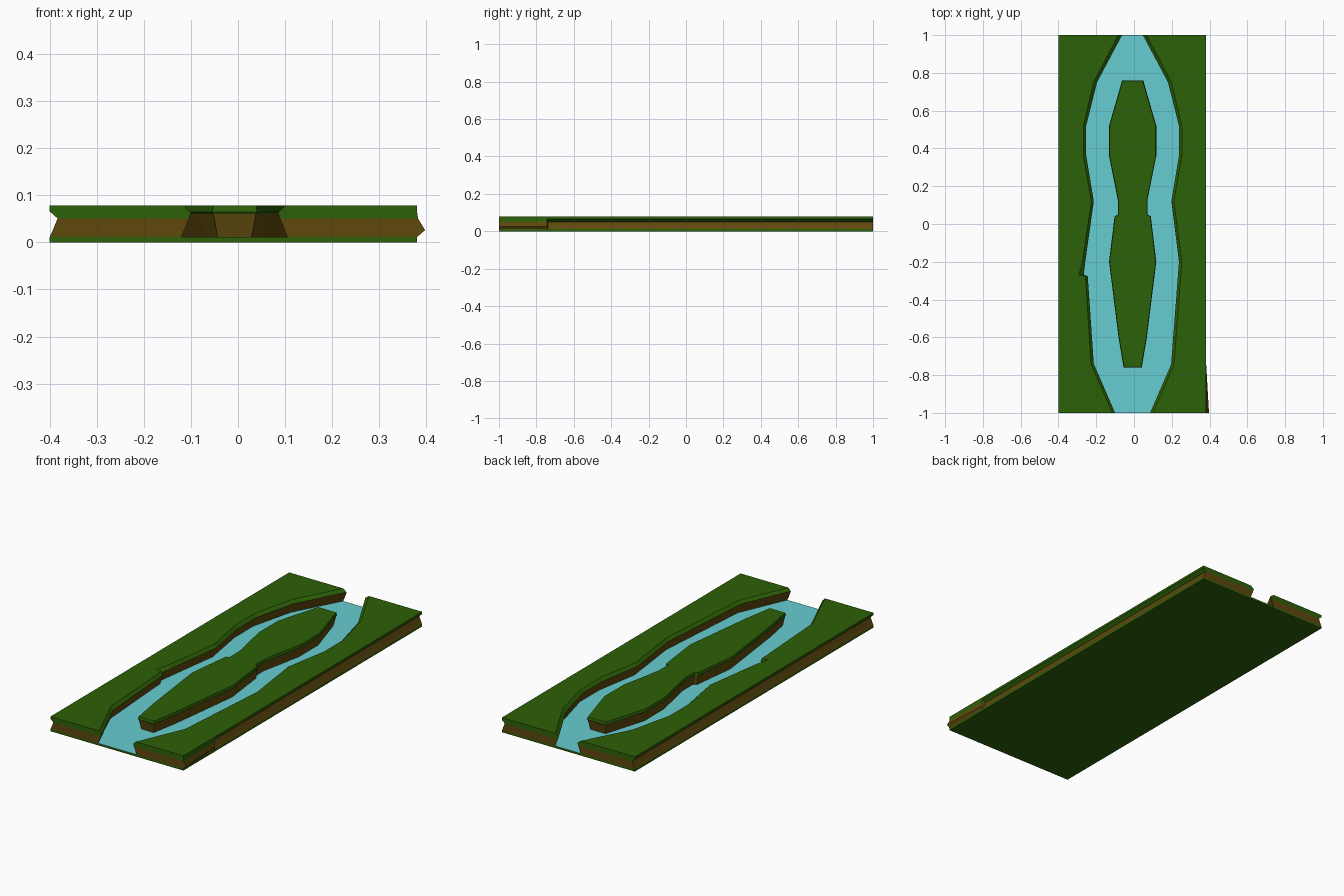
import bpy, bmesh

if "Cube" in bpy.data.objects:
    bpy.data.objects.remove(bpy.data.objects["Cube"])


def material(name, rgb):
    # sRGB picture colour to linear
    m = bpy.data.materials.new(name)
    m.diffuse_color = [c ** 2.2 for c in rgb] + [1]
    m.use_nodes = True
    m.node_tree.nodes["Principled BSDF"].inputs["Base Color"].default_value = m.diffuse_color
    return m


GRASS = material("grass", (0.19, 0.38, 0.06))
DIRT = material("dirt", (0.37, 0.29, 0.08))
WATER = material("water", (0.40, 0.80, 0.82))


def finish(name, bm):
    bmesh.ops.recalc_face_normals(bm, faces=bm.faces)
    me = bpy.data.meshes.new(name)
    bm.to_mesh(me)
    bm.free()
    for m in (GRASS, DIRT, WATER):
        me.materials.append(m)
    ob = bpy.data.objects.new(name, me)
    bpy.context.collection.objects.link(ob)
    return ob


def face(bm, verts, mat):
    bm.faces.new(verts).material_index = mat


# Base plate with the water surface as its top face
bm = bmesh.new()
bmesh.ops.create_cube(bm, size=1)
for v in bm.verts:
    v.co = (v.co.x * 0.78 - 0.01, v.co.y * 2, (v.co.z + 0.5) * 0.011)
bm.normal_update()
for f in bm.faces:
    f.material_index = 2 if f.normal.z > 0.9 else 0
finish("base_and_water", bm)


def bank(name, side, edge, stations):
    """Loft a bank along y; each station is (y, lip x, top setback, bulge)."""
    bm = bmesh.new()
    rings = []
    for y, lip, back, bulge in stations:
        neck = edge - 0.017 * (1 - bulge) + 0.002 * bulge
        mid = edge - 0.007 + (0.009 + 0.015 * max(0, -y - 0.74) / 0.26) * bulge
        profile = [(edge, 0.011), (mid, 0.026), (neck, 0.051), (edge, 0.066),
                   (edge, 0.078), (lip + back, 0.078), (lip, 0.063),
                   (lip + 0.004, 0.051), (lip + 0.02, 0.011)]
        rings.append([bm.verts.new((side * x, y, z)) for x, z in profile])
    mats = (1, 1, 0, 0, 0, 0, 1, 1)
    for a, b in zip(rings, rings[1:]):
        for i, m in enumerate(mats):
            face(bm, (a[i], a[i + 1], b[i + 1], b[i]), m)
    # End faces: dirt below, grass above
    for r in (rings[0], rings[-1]):
        face(bm, (r[0], r[1], r[2], r[7], r[8]), 1)
        face(bm, r[2:8], 0)
    finish(name, bm)


# Left bank, with the small notch in its grass lip
bank("left_bank", -1, 0.40, [
    (-1, 0.10, 0.015, 0), (-0.74, 0.213, 0.015, 0), (-0.275, 0.245, 0.012, 0),
    (-0.27, 0.266, 0.026, 0), (-0.2, 0.258, 0.015, 0), (0.12, 0.213, 0.013, 0),
    (0.36, 0.253, 0.015, 0), (0.52, 0.253, 0.015, 0), (0.75, 0.196, 0.018, 0),
    (1, 0.063, 0.02, 0)])

# Right bank, with the bulging front corner
bank("right_bank", 1, 0.38, [
    (-1, 0.085, 0.015, 1), (-0.742, 0.197, 0.015, 1), (-0.738, 0.197, 0.015, 0),
    (-0.2, 0.238, 0.015, 0), (0.12, 0.198, 0.013, 0), (0.36, 0.238, 0.015, 0),
    (0.52, 0.238, 0.015, 0), (0.75, 0.18, 0.018, 0), (1, 0.047, 0.02, 0)])

# Central island: (y, half width) stations about its own centre line
island = [(-0.76, 0.048), (-0.6, 0.075), (-0.2, 0.125), (0.04, 0.096),
          (0.05, 0.079), (0.13, 0.079), (0.36, 0.125), (0.52, 0.125), (0.76, 0.056)]
outline = [(w, y) for y, w in island] + [(-w, y) for y, w in reversed(island)]
bm = bmesh.new()
levels = [(0.011, 0.012), (0.06, 0.003), (0.064, 0.0), (0.078, 0.003)]
rings = [[bm.verts.new(((abs(x) - inset) * (1 if x > 0 else -1) - 0.007,
                        y - inset * (y > 0.7) + inset * (y < -0.7), z))
          for x, y in outline] for z, inset in levels]
n = len(outline)
for k, (a, b) in enumerate(zip(rings, rings[1:])):
    for i in range(n):
        j = (i + 1) % n
        face(bm, (a[i], a[j], b[j], b[i]), 1 if k == 0 else 0)
face(bm, rings[-1], 0)
finish("island", bm)
